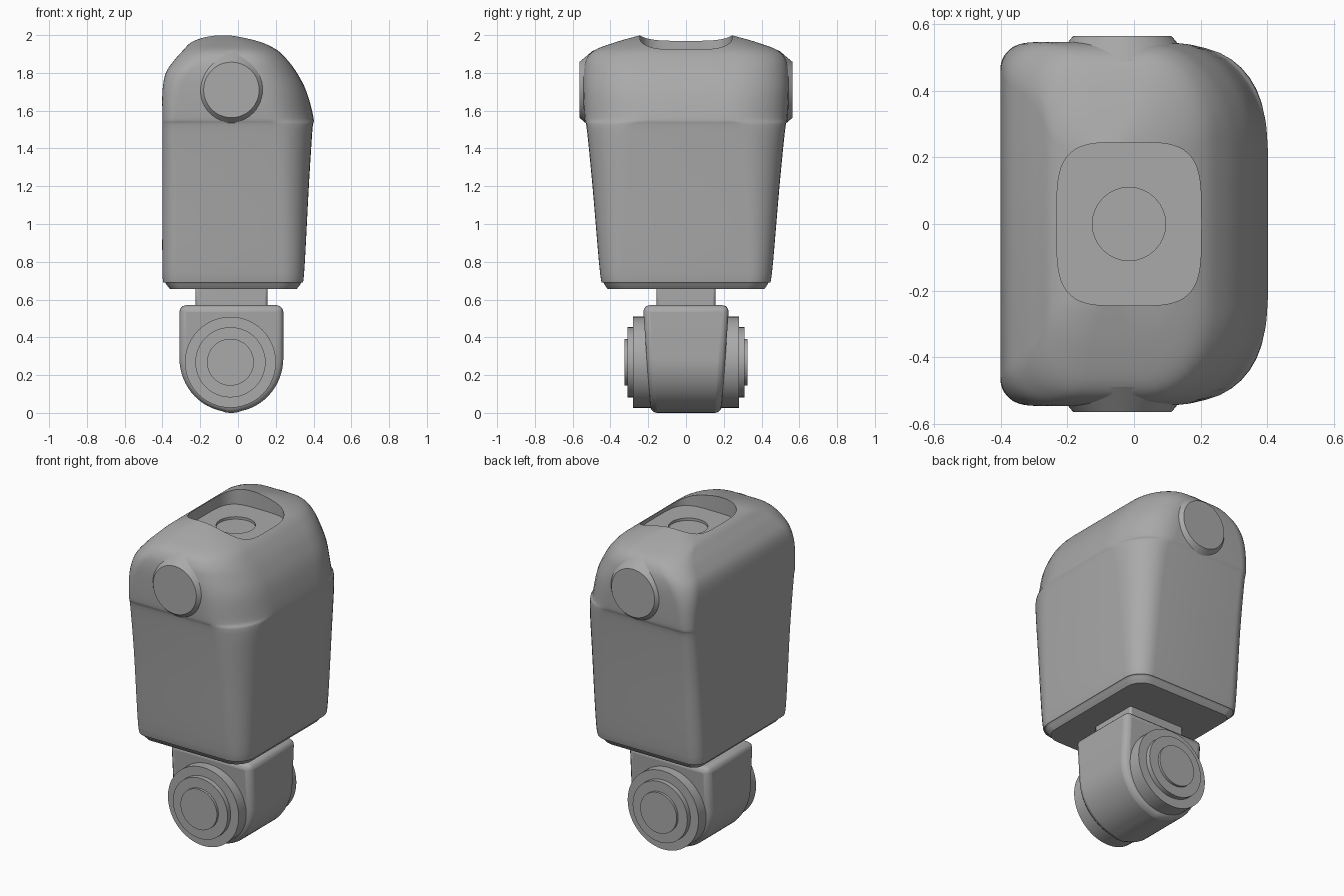
import bpy, bmesh, math
from mathutils import Vector, Matrix

if "Cube" in bpy.data.objects:
    bpy.data.objects.remove(bpy.data.objects["Cube"])

grey = bpy.data.materials.new("plain grey")
grey.use_nodes = True
COLOR = (0.4, 0.4, 0.4, 1)
grey.diffuse_color = COLOR
grey.node_tree.nodes["Principled BSDF"].inputs["Base Color"].default_value = COLOR


def make(name, bm, angle=30):
    bmesh.ops.recalc_face_normals(bm, faces=bm.faces)
    mesh = bpy.data.meshes.new(name)
    bm.to_mesh(mesh)
    bm.free()
    mesh.materials.append(grey)
    ob = bpy.data.objects.new(name, mesh)
    bpy.context.collection.objects.link(ob)
    smooth(ob, angle)
    return ob


def smooth(ob, angle):
    bpy.ops.object.select_all(action="DESELECT")
    ob.select_set(True)
    bpy.context.view_layer.objects.active = ob
    bpy.ops.object.shade_smooth_by_angle(angle=math.radians(angle))


def apply(ob, kind, **settings):
    mod = ob.modifiers.new(kind, kind)
    for key, value in settings.items():
        setattr(mod, key, value)
    bpy.context.view_layer.objects.active = ob
    bpy.ops.object.modifier_apply(modifier=mod.name)


def loft(rings):
    """Bridge equal-length point rings and cap both ends."""
    bm = bmesh.new()
    rows = [[bm.verts.new(p) for p in ring] for ring in rings]
    n = len(rows[0])
    for a, b in zip(rows, rows[1:]):
        for i in range(n):
            j = (i + 1) % n
            bm.faces.new((a[i], a[j], b[j], b[i]))
    bm.faces.new(rows[0])
    bm.faces.new(rows[-1])
    return bm


def section(z, x0, x1, hy, back, rx, ry, steps=9):
    """Rounded rectangle, tight corners at x0 and wide ones at x1."""
    corners = [(x1 - rx, hy - ry, rx, ry, 0), (x0 + back, hy - back, back, back, 1),
               (x0 + back, back - hy, back, back, 2), (x1 - rx, ry - hy, rx, ry, 3)]
    ring = []
    for cx, cy, a, b, quarter in corners:
        for i in range(steps + 1):
            t = (quarter + i / steps) * math.pi / 2
            ring.append((cx + a * math.cos(t), cy + b * math.sin(t), z))
    return ring


def catmull(keys, steps):
    """Smooth rows of numbers between the key rows."""
    out = []
    for k in range(len(keys) - 1):
        p = [keys[max(0, min(len(keys) - 1, k + d))] for d in (-1, 0, 1, 2)]
        for s in range(steps):
            t = s / steps
            row = []
            for a, b, c, d in zip(*p):
                h = b[0] if isinstance(b, tuple) else b
                row.append(h + 0.5 * t * (c - a + t * (2*a - 5*b + 4*c - d + t * (3*(b - c) + d - a))))
            out.append(row)
    return out + [list(keys[-1])]


def cylinder(name, x, z, y0, y1, r0, r1, sides=48):
    bm = bmesh.new()
    turn = Matrix.Translation((x, (y0 + y1) / 2, z)) @ Matrix.Rotation(math.pi / 2, 4, "X")
    # local +z points to -y after the turn
    bmesh.ops.create_cone(bm, cap_ends=True, segments=sides, radius1=r1, radius2=r0,
                          depth=y1 - y0, matrix=turn)
    return make(name, bm)


# Body shell: z, x min, x max, half width, tight radius, wide radii
lower = [(0.655, -0.36, 0.31, 0.415, 0.06, 0.10, 0.10),
         (0.69, -0.385, 0.335, 0.437, 0.07, 0.11, 0.11),
         (0.74, -0.40, 0.35, 0.455, 0.08, 0.12, 0.12),
         (1.20, -0.40, 0.375, 0.495, 0.08, 0.16, 0.18),
         (1.50, -0.40, 0.394, 0.525, 0.07, 0.20, 0.24)]
upper = [(1.56, -0.40, 0.40, 0.538, 0.07, 0.25, 0.33),
         (1.70, -0.40, 0.363, 0.545, 0.09, 0.25, 0.32),
         (1.80, -0.382, 0.312, 0.545, 0.12, 0.25, 0.30),
         (1.87, -0.335, 0.26, 0.53, 0.14, 0.22, 0.27),
         (1.92, -0.29, 0.208, 0.485, 0.14, 0.18, 0.24),
         (1.96, -0.25, 0.13, 0.38, 0.12, 0.13, 0.18),
         (1.985, -0.19, 0.05, 0.295, 0.08, 0.08, 0.12),
         (2.005, -0.11, -0.04, 0.22, 0.03, 0.03, 0.05)]
body = make("body_shell", loft([section(*row) for row in catmull(lower + upper, 5)]), 40)

# Recess in the top, with a shallow round well in its floor
FLOOR = 1.90


def pocket(rx, ry, power, bottom, sides):
    rings = []
    for z in (bottom, 2.2):
        ring = []
        for i in range(sides):
            t = 2 * math.pi * i / sides
            c, s = math.cos(t), math.sin(t)
            ring.append((-0.015 + math.copysign(abs(c) ** power, c) * rx,
                         math.copysign(abs(s) ** power, s) * ry, z))
        rings.append(ring)
    return make("recess_cutter", loft(rings))


for args in ((0.217, 0.245, 0.5, FLOOR, 64), (0.11, 0.11, 1, FLOOR - 0.015, 32)):
    cutter = pocket(*args)
    cutter.hide_render = True
    apply(body, "BOOLEAN", operation="DIFFERENCE", object=cutter, solver="EXACT")
    bpy.data.objects.remove(cutter)
smooth(body, 35)

# Shoulder sockets and stepped pivot discs on both sides
for side, label in ((-1, "front"), (1, "back")):
    def paired(name, x, z, inner, outer, r_in, r_out):
        if side < 0:
            cylinder(label + name, x, z, -outer, -inner, r_out, r_in)
        else:
            cylinder(label + name, x, z, inner, outer, r_in, r_out)
    paired("_shoulder_socket", -0.035, 1.71, 0.49, 0.565, 0.21, 0.147)
    paired("_pivot_disc_large", -0.04, 0.268, 0.15, 0.28, 0.241, 0.241)
    paired("_pivot_disc_middle", -0.04, 0.268, 0.27, 0.31, 0.186, 0.186)
    paired("_pivot_disc_small", -0.04, 0.268, 0.30, 0.325, 0.124, 0.124)

# Neck
bm = bmesh.new()
bmesh.ops.create_cube(bm, size=1, matrix=Matrix.Translation((-0.035, 0, 0.61))
                      @ Matrix.Diagonal((0.38, 0.31, 0.12, 1)))
neck = make("neck", bm)
apply(neck, "BEVEL", width=0.012, segments=2)

# Pivot block: rounded below, narrowing towards the bottom
outline = [(0.255, 0.57), (-0.325 + 0.015, 0.57)]
outline[0] = (0.24, 0.57)
for i in range(33):
    t = math.pi * (1 + i / 32)
    outline.append((-0.035 + 0.275 * math.cos(t), 0.29 + 0.285 * math.sin(t)))
rings = [[(x, s * (0.188 + 0.07 * z), z - 0.005 * (z < 0.01)) for x, z in outline] for s in (-1, 1)]
block = make("pivot_block", loft(rings))
apply(block, "BEVEL", width=0.035, segments=3, limit_method="ANGLE", angle_limit=math.radians(50))
smooth(block, 35)
